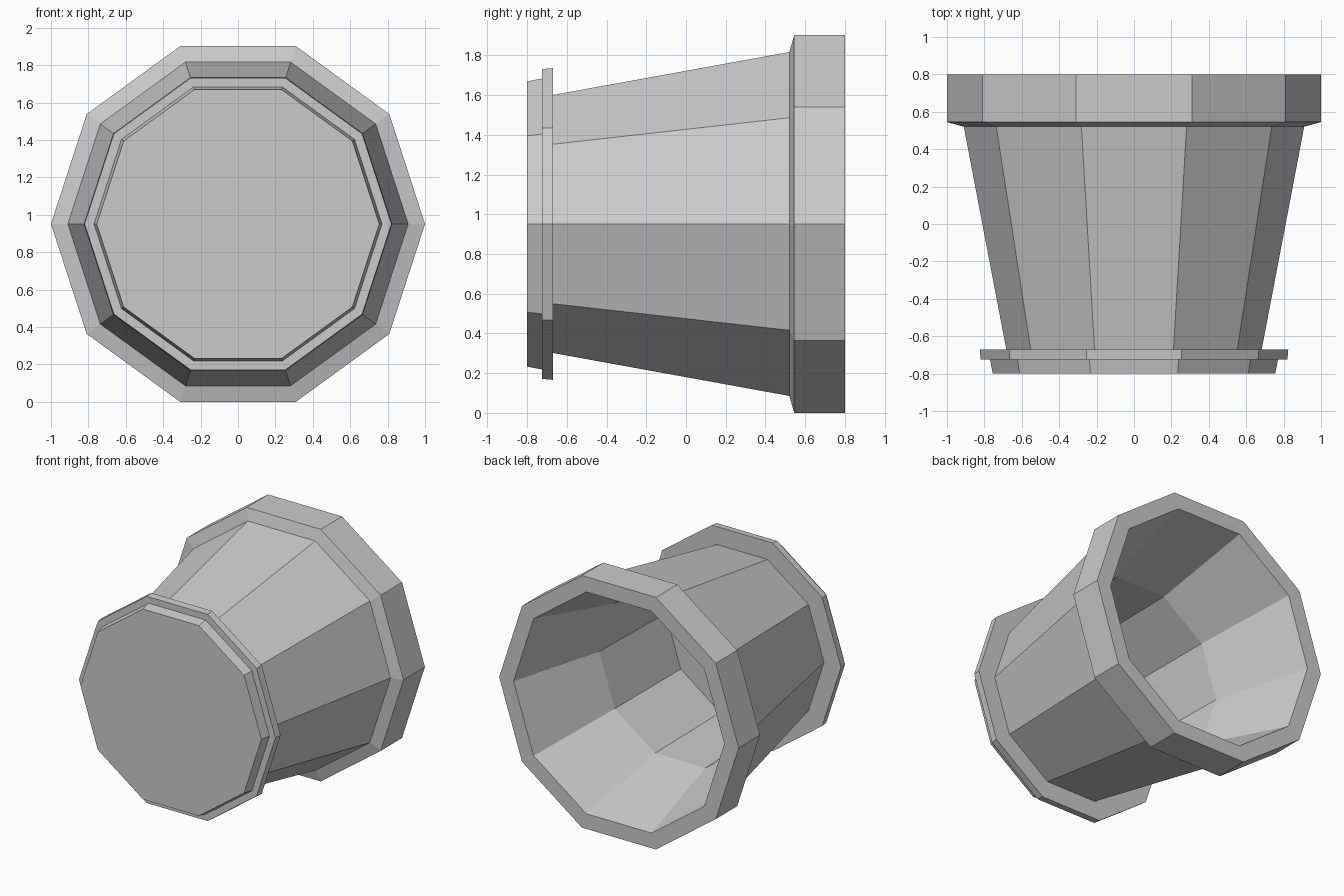
import bpy
import bmesh
from math import cos, sin, pi

SIDES = 10
CENTRE_Z = sin(0.4 * pi)

cube = bpy.data.objects.get("Cube")
if cube:
    bpy.data.objects.remove(cube, do_unlink=True)

# Plain grey clay
clay = bpy.data.materials.new("grey_clay")
clay.use_nodes = True
colour = (0.6, 0.6, 0.6, 1)
clay.diffuse_color = colour
clay.node_tree.nodes["Principled BSDF"].inputs["Base Color"].default_value = colour

# Pot profile as (radius, y): foot, collar, tapered wall, rim, then the hollow
profile = [
    (0.755, -0.80), (0.77, -0.725),
    (0.82, -0.725), (0.825, -0.67),
    (0.683, -0.67), (0.91, 0.52),
    (1.0, 0.545), (1.0, 0.80),
    (0.88, 0.80), (0.675, 0.07), (0.66, -0.70),
]


def lathe(name, points):
    """Spin a profile around the y axis and cap both ends."""
    bm = bmesh.new()
    rings = []
    for radius, y in points:
        rings.append([
            bm.verts.new((radius * cos(2 * pi * i / SIDES), y,
                          CENTRE_Z + radius * sin(2 * pi * i / SIDES)))
            for i in range(SIDES)])
    for a, b in zip(rings, rings[1:]):
        for i in range(SIDES):
            j = (i + 1) % SIDES
            bm.faces.new((a[i], a[j], b[j], b[i]))
    bm.faces.new(rings[0])
    bm.faces.new(rings[-1])
    bmesh.ops.recalc_face_normals(bm, faces=bm.faces)
    mesh = bpy.data.meshes.new(name)
    bm.to_mesh(mesh)
    bm.free()
    mesh.materials.append(clay)
    obj = bpy.data.objects.new(name, mesh)
    bpy.context.collection.objects.link(obj)
    return obj


lathe("flower_pot", profile)
